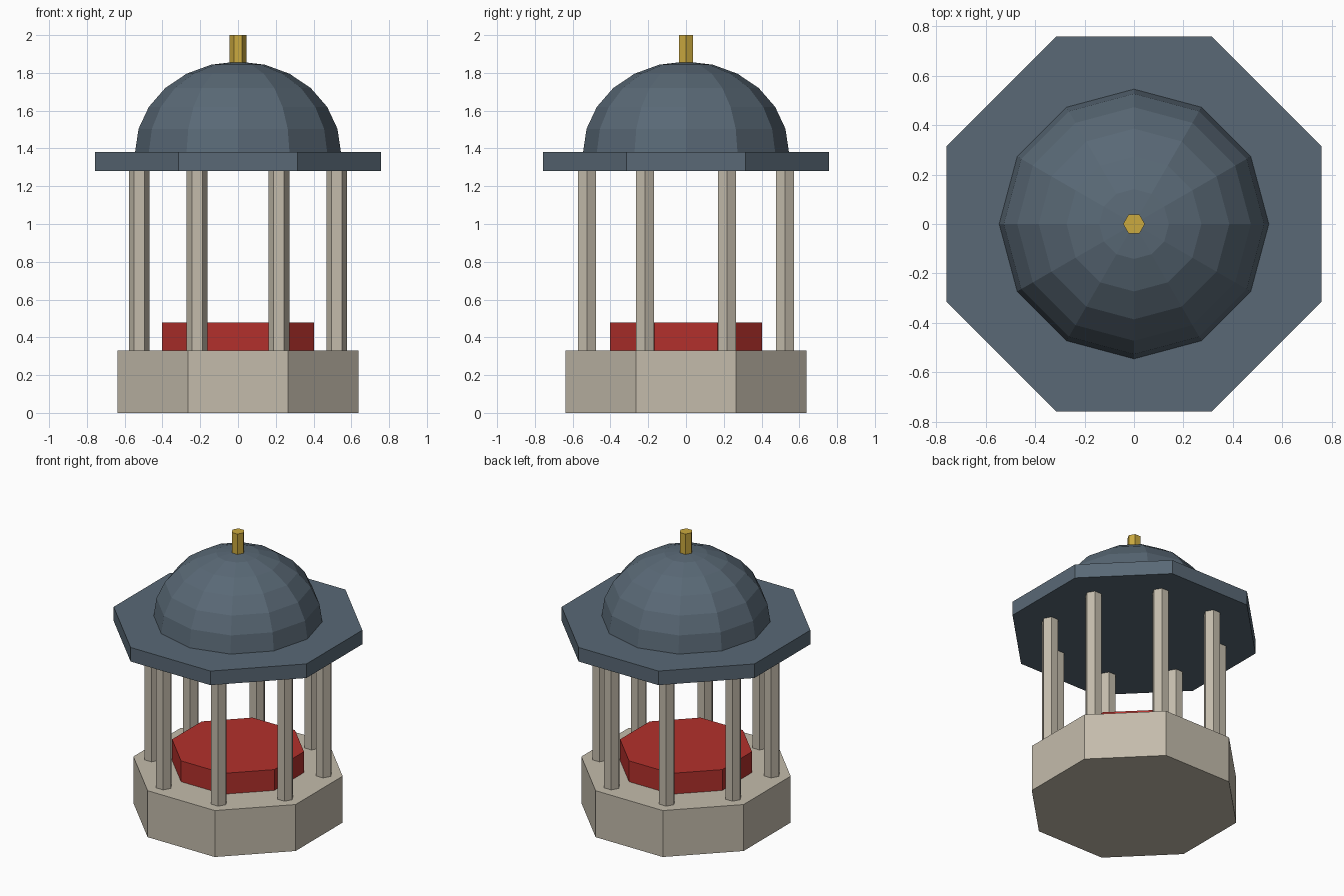
import bpy
from math import cos, sin, pi, radians

if "Cube" in bpy.data.objects:
    bpy.data.objects.remove(bpy.data.objects["Cube"])


def material(name, rgb):
    m = bpy.data.materials.new(name)
    m.diffuse_color = (*rgb, 1)
    m.use_nodes = True
    m.node_tree.nodes["Principled BSDF"].inputs["Base Color"].default_value = m.diffuse_color
    return m


stone = material("stone", (0.55, 0.50, 0.41))
slate = material("slate", (0.10, 0.14, 0.18))
red = material("red", (0.45, 0.03, 0.025))
gold = material("gold", (0.60, 0.40, 0.05))


def lathe(name, sides, profile, mat, start=0.0, x=0.0, y=0.0):
    """Closed flat-faced solid from (radius, z) rings; a zero radius is a pole."""
    verts, rings, faces = [], [], []
    for r, z in profile:
        n = sides if r > 1e-6 else 1
        first = len(verts)
        for i in range(n):
            a = start + 2 * pi * i / sides
            verts.append((r * cos(a), r * sin(a), z))
        rings.append([first + i % n for i in range(sides)])
    for low, high in zip(rings, rings[1:]):
        for i in range(sides):
            j = (i + 1) % sides
            faces.append(list(dict.fromkeys((low[i], low[j], high[j], high[i]))))
    if profile[0][0] > 1e-6:
        faces.append(rings[0][::-1])
    if profile[-1][0] > 1e-6:
        faces.append(rings[-1])
    mesh = bpy.data.meshes.new(name)
    mesh.from_pydata(verts, [], faces)
    mesh.materials.append(mat)
    ob = bpy.data.objects.new(name, mesh)
    ob.location = (x, y, 0)
    bpy.context.collection.objects.link(ob)
    return ob


def prism(name, sides, r, z0, z1, mat, **kw):
    return lathe(name, sides, [(r, z0), (r, z1)], mat, **kw)


half = radians(22.5)

# Octagonal base, raised floor and eaves slab
prism("base", 8, 0.69, 0, 0.33, stone, start=half)
prism("red_platform", 8, 0.435, 0.33, 0.478, red, start=half)
prism("roof_slab", 8, 0.82, 1.28, 1.38, slate, start=half)

# Ring of hexagonal columns, one at each corner of the base
for i in range(8):
    a = half + i * pi / 4
    prism(f"column_{i + 1}", 6, 0.055, 0.33, 1.28, stone,
          x=0.566 * cos(a), y=0.566 * sin(a))

# Twelve-sided, slightly flattened dome
dome = [(0.545 * cos(radians(e)), 1.38 + 0.48 * sin(radians(e)))
        for e in range(0, 90, 15)] + [(0, 1.86)]
lathe("dome", 12, dome, slate)

# Finial
prism("finial", 6, 0.044, 1.85, 2.0, gold)
